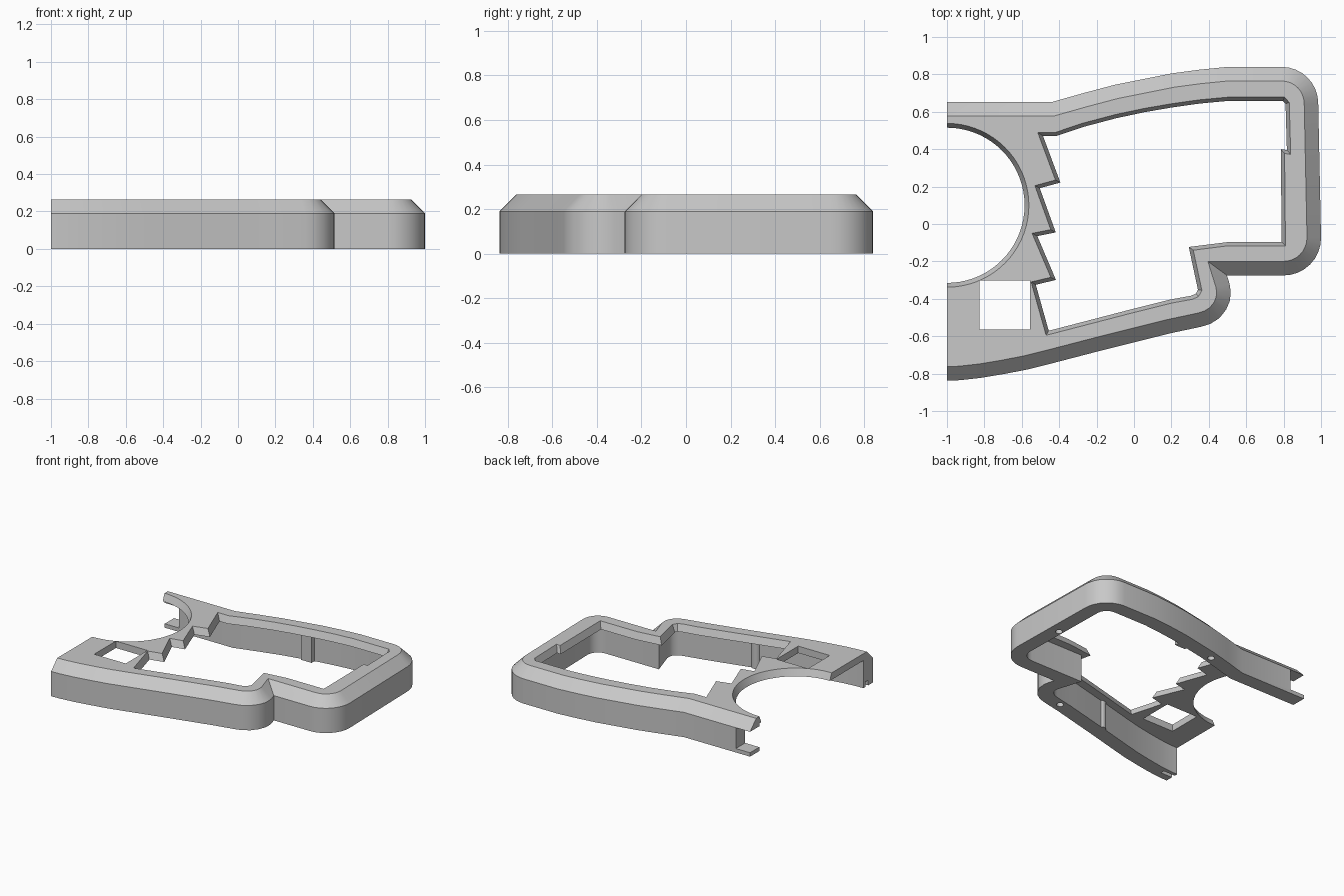
import bpy
import bmesh
import math
from mathutils import Vector

cube = bpy.data.objects.get("Cube")
if cube:
    bpy.data.objects.remove(cube, do_unlink=True)

grey = bpy.data.materials.new("mid_grey")
grey.use_nodes = True
grey.diffuse_color = (0.58, 0.58, 0.58, 1)
grey.node_tree.nodes["Principled BSDF"].inputs["Base Color"].default_value = (0.58, 0.58, 0.58, 1)


def arc(cx, cy, r, start, end, n=8):
    angles = [math.radians(start + (end - start) * i / n) for i in range(n + 1)]
    return [(cx + r * math.cos(a), cy + r * math.sin(a)) for a in angles]


def inset(points, d, closed=True):
    """Mitred inward offset of a counterclockwise path."""
    pts = [Vector(p) for p in points]
    n, out = len(pts), []
    for i, p in enumerate(pts):
        before = p - pts[i - 1]
        after = pts[(i + 1) % n] - p
        if not closed and i == 0:
            before = after
        if not closed and i == n - 1:
            after = before
        a, b = [Vector((-e.y, e.x)).normalized() for e in (before, after)]
        out.append(p + (a + b) * d / (1 + a.dot(b)))
    return out


def loft(name, layers):
    """Closed solid through (loop, height) layers."""
    bm = bmesh.new()
    rings = [[bm.verts.new((p[0], p[1], z)) for p in loop] for loop, z in layers]
    n = len(rings[0])
    for low, high in zip(rings, rings[1:]):
        for i in range(n):
            j = (i + 1) % n
            bm.faces.new((low[i], low[j], high[j], high[i]))
    bm.faces.new(rings[0][::-1])
    bm.faces.new(rings[-1])
    bmesh.ops.recalc_face_normals(bm, faces=bm.faces)
    mesh = bpy.data.meshes.new(name)
    bm.to_mesh(mesh)
    bm.free()
    mesh.materials.append(grey)
    obj = bpy.data.objects.new(name, mesh)
    bpy.context.scene.collection.objects.link(obj)
    return obj


def box(name, x0, x1, y0, y1, z0, z1):
    loop = [(x0, y0), (x1, y0), (x1, y1), (x0, y1)]
    return loft(name, [(loop, z0), (loop, z1)])


def cylinder(name, x, y, r, z0, z1):
    loop = arc(x, y, r, 0, 360, 24)[:-1]
    return loft(name, [(loop, z0), (loop, z1)])


def cut(obj, cutters):
    for cutter in cutters:
        cutter.hide_render = True
        mod = obj.modifiers.new("cut", 'BOOLEAN')
        mod.operation = 'DIFFERENCE'
        mod.solver = 'EXACT'
        mod.object = cutter
    bpy.context.view_layer.update()
    graph = bpy.context.evaluated_depsgraph_get()
    mesh = bpy.data.meshes.new_from_object(obj.evaluated_get(graph))
    obj.modifiers.clear()
    obj.data = mesh
    for cutter in cutters:
        bpy.data.objects.remove(cutter, do_unlink=True)


def finish(obj):
    bpy.ops.object.select_all(action='DESELECT')
    obj.select_set(True)
    bpy.context.view_layer.objects.active = obj
    bpy.ops.object.shade_smooth_by_angle(angle=math.radians(25))


# Outer outline, counterclockwise from the open left end
outline = [(-1, -.838), (-.93, -.835), (-.82, -.823), (-.7, -.803), (-.57, -.778), (-.45, -.748),
           (-.2, -.683), (0, -.633), (.2, -.583), (.36, -.549), (.41, -.533), (.457, -.503),
           (.493, -.457), (.513, -.41), (.517, -.36), (.511, -.32), (.497, -.275)]
outline += arc(.8, -.075, .2, -90, 0)
outline += arc(.79, .645, .195, 0, 90)
outline += [(.5, .84), (.35, .825), (.2, .805), (.05, .775), (-.1, .745), (-.27, .7),
            (-.44, .652), (-1, .652)]


def open_inset(d, end_x):
    loop = inset(outline, d, closed=False)
    loop[0].x = loop[-1].x = end_x
    return loop


shell = loft("shell", [(outline, 0), (outline, .19), (open_inset(.075, -1), .265)])

# Hollow underside between thick walls
wall = open_inset(.113, -1.1)
cavity = loft("cavity", [(wall, -.1), (wall, .212)])

# Large window with a toothed left edge
window = [(-.47, -.595), (-.2, -.525), (0, -.473), (.2, -.423), (.31, -.403), (.345, -.388),
          (.363, -.355), (.317, -.14), (.5, -.117), (.81, -.117), (.805, .377), (.838, .372),
          (.83, .65), (.805, .678), (.5, .678), (.35, .664), (.2, .643), (.05, .617),
          (-.1, .585), (-.27, .54), (-.42, .49), (-.515, .49), (-.42, .235), (-.53, .205),
          (-.445, -.03), (-.545, -.05), (-.445, -.285), (-.55, -.31)]
small = inset(window, .02)
window_cut = loft("window_cut", [(small, .1), (small, .212), (window, .265), (window, .35)])

# Round recess with a sloped rim, on the open end
rim, bore = [arc(-1, .1, r, 0, 360, 72)[:-1] for r in (.438, .415)]
round_cut = loft("round_cut", [(bore, .1), (bore, .212), (rim, .265), (rim, .35)])

# Screw holes in the underside of the walls
screws = [(.91, .27), (-.14, .67), (.25, -.505)]
holes = [cylinder("screw_hole", x, y, .025, -.05, .15) for x, y in screws]

cut(shell, [cavity, window_cut, round_cut,
            box("square_cut", -.825, -.557, -.565, -.302, .1, .35),
            box("side_cut", -1.1, -.88, .5, .7, .03, .19),
            box("end_notch", -1.1, -.9, -.78, -.75, -.1, .04)] + holes)
finish(shell)

# Block and post on the inside of the long walls
finish(box("back_block", .08, .17, .65, .72, 0, .22))
finish(cylinder("front_post", -.19, -.585, .036, 0, .215))
